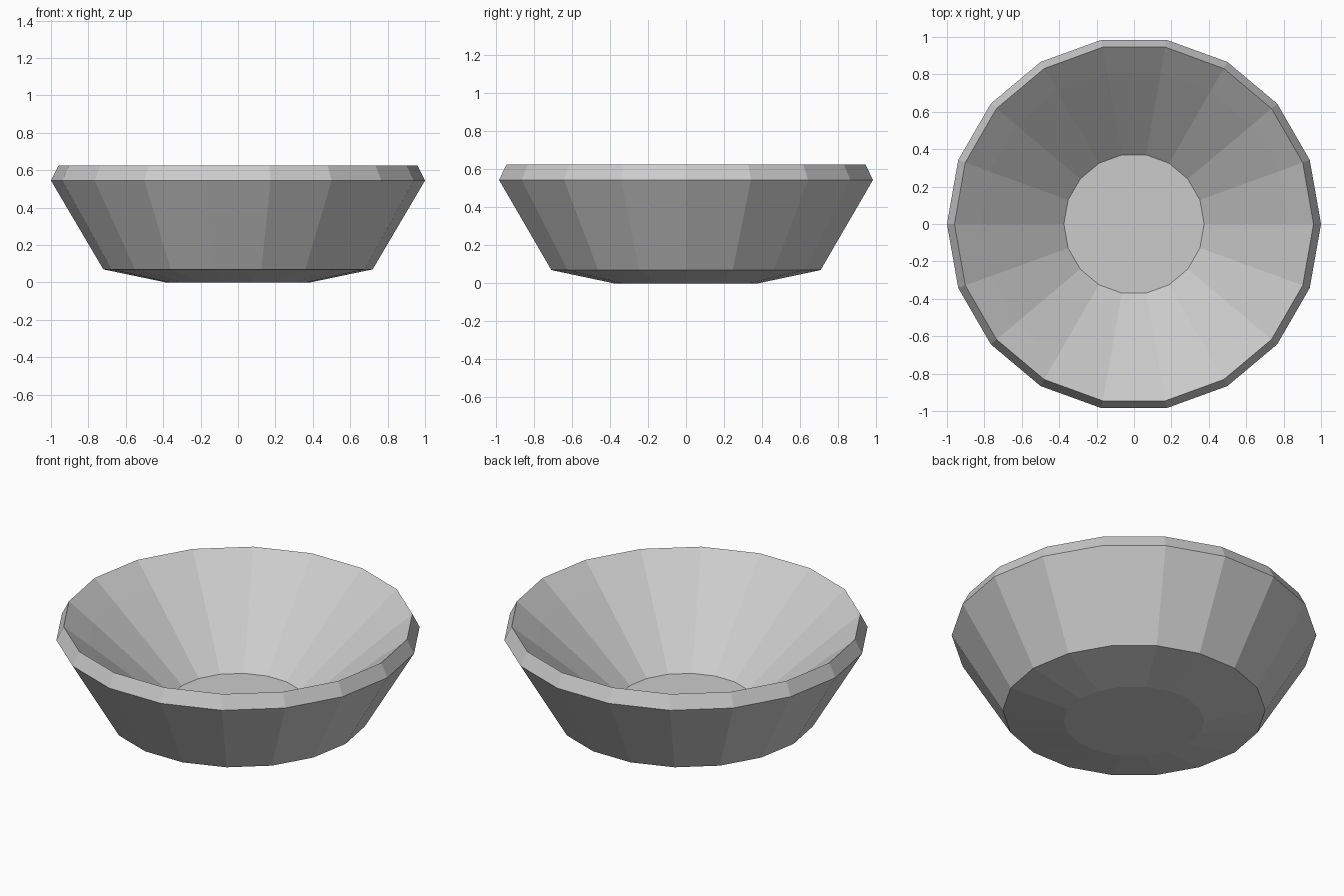
import bpy, bmesh
from math import cos, sin, pi

if "Cube" in bpy.data.objects:
    bpy.data.objects.remove(bpy.data.objects["Cube"])

SIDES = 18
# (radius, height) from the base, up the outside, over the rim, down to the floor
PROFILE = [(0.385, 0.0), (0.72, 0.07), (1.0, 0.545), (0.96, 0.625),
           (0.82, 0.51), (0.375, 0.13)]


def lathe(name, profile, sides):
    bm = bmesh.new()
    rings = [[bm.verts.new((r * cos(2 * pi * i / sides), r * sin(2 * pi * i / sides), z))
              for i in range(sides)] for r, z in profile]
    # walls between neighbouring rings
    for a, b in zip(rings, rings[1:]):
        for i in range(sides):
            j = (i + 1) % sides
            bm.faces.new((a[i], a[j], b[j], b[i]))
    # underside and inner floor
    bm.faces.new(rings[0][::-1])
    bm.faces.new(rings[-1])
    bmesh.ops.recalc_face_normals(bm, faces=bm.faces)
    mesh = bpy.data.meshes.new(name)
    bm.to_mesh(mesh)
    bm.free()
    obj = bpy.data.objects.new(name, mesh)
    bpy.context.collection.objects.link(obj)
    return obj


# faceted bowl
lathe("bowl", PROFILE, SIDES)
